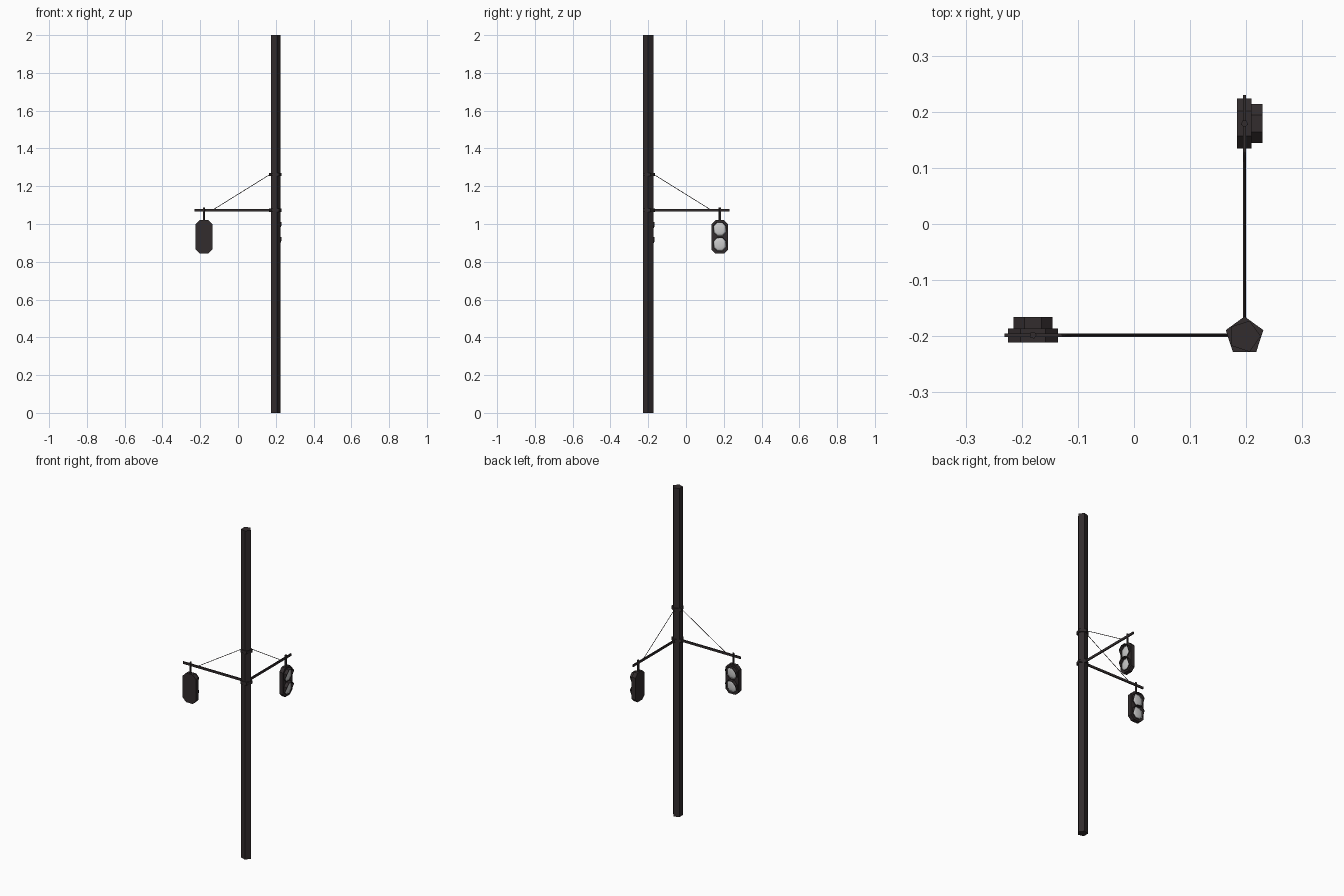
import bpy, bmesh, math
from mathutils import Vector, Matrix

if "Cube" in bpy.data.objects:
    bpy.data.objects.remove(bpy.data.objects["Cube"])


def material(name, rgb):
    m = bpy.data.materials.new(name)
    m.diffuse_color = (*rgb, 1)
    m.use_nodes = True
    m.node_tree.nodes["Principled BSDF"].inputs["Base Color"].default_value = m.diffuse_color
    return m


DARK = material("dark_brown_metal", (0.032, 0.025, 0.026))
LENS = material("pale_grey_lens", (0.60, 0.60, 0.60))
POLE = Vector((0.197, -0.198, 0))


def finish(name, bm, mat, xform=None, smooth=False):
    bmesh.ops.recalc_face_normals(bm, faces=bm.faces[:])
    if xform:
        bm.transform(xform)
    me = bpy.data.meshes.new(name)
    bm.to_mesh(me)
    bm.free()
    me.materials.append(mat)
    for p in me.polygons:
        p.use_smooth = smooth
    ob = bpy.data.objects.new(name, me)
    bpy.context.collection.objects.link(ob)
    return ob


def rod(name, a, b, r, sides, start=0.0, xform=None):
    """Straight prism from a to b."""
    a, b = Vector(a), Vector(b)
    d = b - a
    rot = Matrix() if abs(d.x) + abs(d.y) < 1e-6 else d.to_track_quat('Z', 'Y').to_matrix().to_4x4()
    bm = bmesh.new()
    rings = []
    for z in (0, d.length):
        rings.append([bm.verts.new((r * math.cos(start + i * math.tau / sides),
                                    r * math.sin(start + i * math.tau / sides), z))
                      for i in range(sides)])
    for i in range(sides):
        j = (i + 1) % sides
        bm.faces.new((rings[0][i], rings[0][j], rings[1][j], rings[1][i]))
    bm.faces.new(rings[0])
    bm.faces.new(rings[1])
    bm.transform(Matrix.Translation(a) @ rot)
    return finish(name, bm, DARK, xform)


def octagon(hw, hh, c):
    """Chamfered rectangle in x, z."""
    return [(hw, -hh + c), (hw, hh - c), (hw - c, hh), (c - hw, hh),
            (-hw, hh - c), (-hw, c - hh), (c - hw, -hh), (hw - c, -hh)]


def slab(name, hw, hh, c, y0, y1, centre, mat, xform):
    bm = bmesh.new()
    f = bm.faces.new([bm.verts.new((centre[0] + x, y0, centre[1] + z))
                      for x, z in octagon(hw, hh, c)])
    ext = bmesh.ops.extrude_face_region(bm, geom=[f])["geom"]
    bmesh.ops.translate(bm, vec=(0, y1 - y0, 0),
                        verts=[v for v in ext if isinstance(v, bmesh.types.BMVert)])
    if not f.is_valid or len(bm.faces) < 10:
        bm.faces.new([v for v in bm.verts if abs(v.co.y - y0) < 1e-7])
    return finish(name, bm, mat, xform)


def lens(name, centre, xform):
    """Shallow dome on the front of the housing."""
    bm = bmesh.new()
    rings = []
    for s, y in ((1, 0.0122), (0.75, 0.016), (0.4, 0.018)):
        rings.append([bm.verts.new((centre[0] + x * s, y, centre[1] + z * s))
                      for x, z in octagon(0.0325, 0.0355, 0.018)])
    for a, b in zip(rings, rings[1:]):
        for i in range(8):
            bm.faces.new((a[i], a[(i + 1) % 8], b[(i + 1) % 8], b[i]))
    bm.faces.new(rings[-1])
    bm.faces.new(rings[0])
    return finish(name, bm, LENS, xform, True)


def visor(name, centre, xform):
    """Hood: full depth over the top, slanting back to a small lip below."""
    bm = bmesh.new()
    outer, inner = octagon(0.035, 0.038, 0.02), octagon(0.0322, 0.0352, 0.0185)
    depth = [0.017, 0.032, 0.032, 0.032, 0.032, 0.017, 0.0145, 0.0145]
    loops = []
    for pts, front in ((outer, False), (outer, True), (inner, True), (inner, False)):
        loops.append([bm.verts.new((centre[0] + x, depth[i] if front else 0.0115, centre[1] + z))
                      for i, (x, z) in enumerate(pts)])
    for k in range(4):
        a, b = loops[k], loops[(k + 1) % 4]
        for i in range(8):
            j = (i + 1) % 8
            bm.faces.new((a[i], a[j], b[j], b[i]))
    return finish(name, bm, DARK, xform)


# Pole and its two clamps, all five-sided
px, py = 0.197, -0.2
rod("pole", (px, py, 0), (px, py, 2), 0.029, 5)
for label, z in (("lower", 1.072), ("upper", 1.262)):
    rod(label + "_clamp", (px, py, z - 0.009), (px, py, z + 0.009), 0.0352, 5, math.pi / 2)

# Two identical arms, the second turned a quarter round the pole
for side, angle in (("left", 0), ("back", -math.pi / 2)):
    M = Matrix.Translation(POLE) @ Matrix.Rotation(angle, 4, 'Z')
    # flat arm
    bm = bmesh.new()
    bmesh.ops.create_cube(bm, size=1, matrix=Matrix.Translation((-0.219, 0, 1.072))
                          @ Matrix.Diagonal((0.418, 0.006, 0.014, 1)))
    finish(side + "_arm", bm, DARK, M)
    # stay wire and hanger
    rod(side + "_stay_wire", (-0.328, 0, 1.076), (-0.025, 0, 1.264), 0.0017, 5, 0, M)
    rod(side + "_hanger", (-0.377, 0, 1.01), (-0.377, 0, 1.088), 0.0065, 5, 0, M)
    # signal housing with two hooded lamps
    slab(side + "_housing", 0.0445, 0.0885, 0.022, -0.013, 0.012, (-0.377, 0.932), DARK, M)
    for label, z in (("upper", 0.9725), ("lower", 0.8925)):
        lens(side + "_" + label + "_lens", (-0.377, z), M)
        visor(side + "_" + label + "_visor", (-0.377, z), M)
